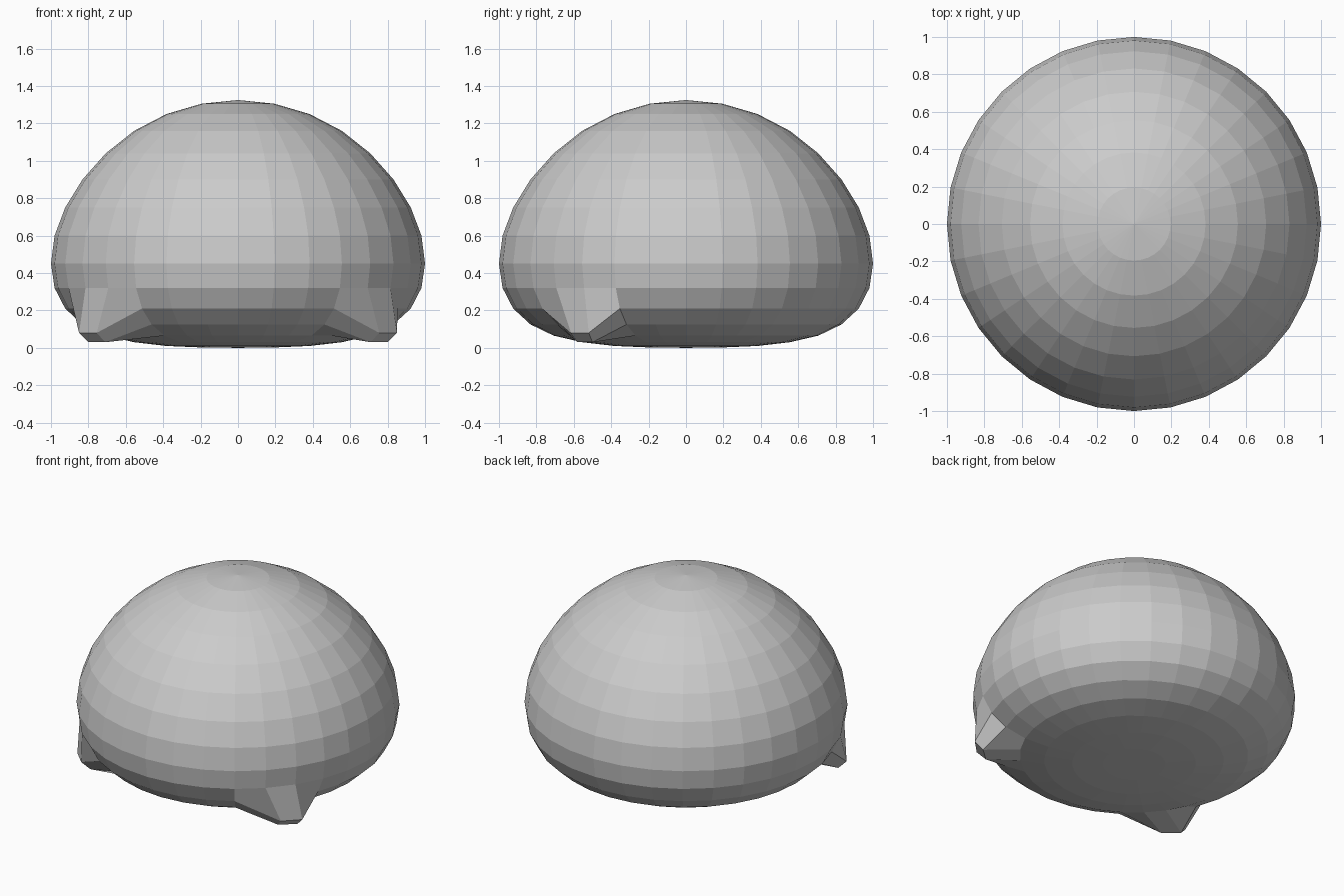
import bpy, bmesh, math

if "Cube" in bpy.data.objects:
    bpy.data.objects.remove(bpy.data.objects["Cube"])

SEG = 32
STEP = math.tau / SEG
# ring heights from top pole to bottom pole; radii follow a 16-ring sphere
HEIGHTS = [1.325, 1.305, 1.25, 1.16, 1.04, 0.90, 0.75, 0.60, 0.45,
           0.32, 0.21, 0.125, 0.065, 0.03, 0.01, 0.002, 0.0]

bm = bmesh.new()

# squashed dome body; segment 0 faces the front (-y)
rings = []
for i, z in enumerate(HEIGHTS[1:-1], 1):
    r = math.sin(math.pi * i / 16)
    rings.append([bm.verts.new((r * math.sin(k * STEP), -r * math.cos(k * STEP), z))
                  for k in range(SEG)])
top = bm.verts.new((0, 0, HEIGHTS[0]))
bottom = bm.verts.new((0, 0, HEIGHTS[-1]))
for k in range(SEG):
    n = (k + 1) % SEG
    bm.faces.new((top, rings[0][k], rings[0][n]))
    bm.faces.new((bottom, rings[-1][n], rings[-1][k]))
    for a, b in zip(rings, rings[1:]):
        bm.faces.new((a[k], b[k], b[n], a[n]))

# two pointed front feet: one quad on each side pulled outward and down
foot_tip = {(9, 4): (0.755, -0.615, 0.08), (9, 5): (0.85, -0.52, 0.08),
            (10, 4): (0.71, -0.58, 0.03), (10, 5): (0.80, -0.50, 0.03)}
for (ring, k), (x, y, z) in foot_tip.items():
    rings[ring][k].co = (x, y, z)
    rings[ring][-k].co = (-x, y, z)

bmesh.ops.recalc_face_normals(bm, faces=bm.faces)
mesh = bpy.data.meshes.new("dome_body")
bm.to_mesh(mesh)
bm.free()
bpy.context.collection.objects.link(bpy.data.objects.new("dome_body", mesh))
